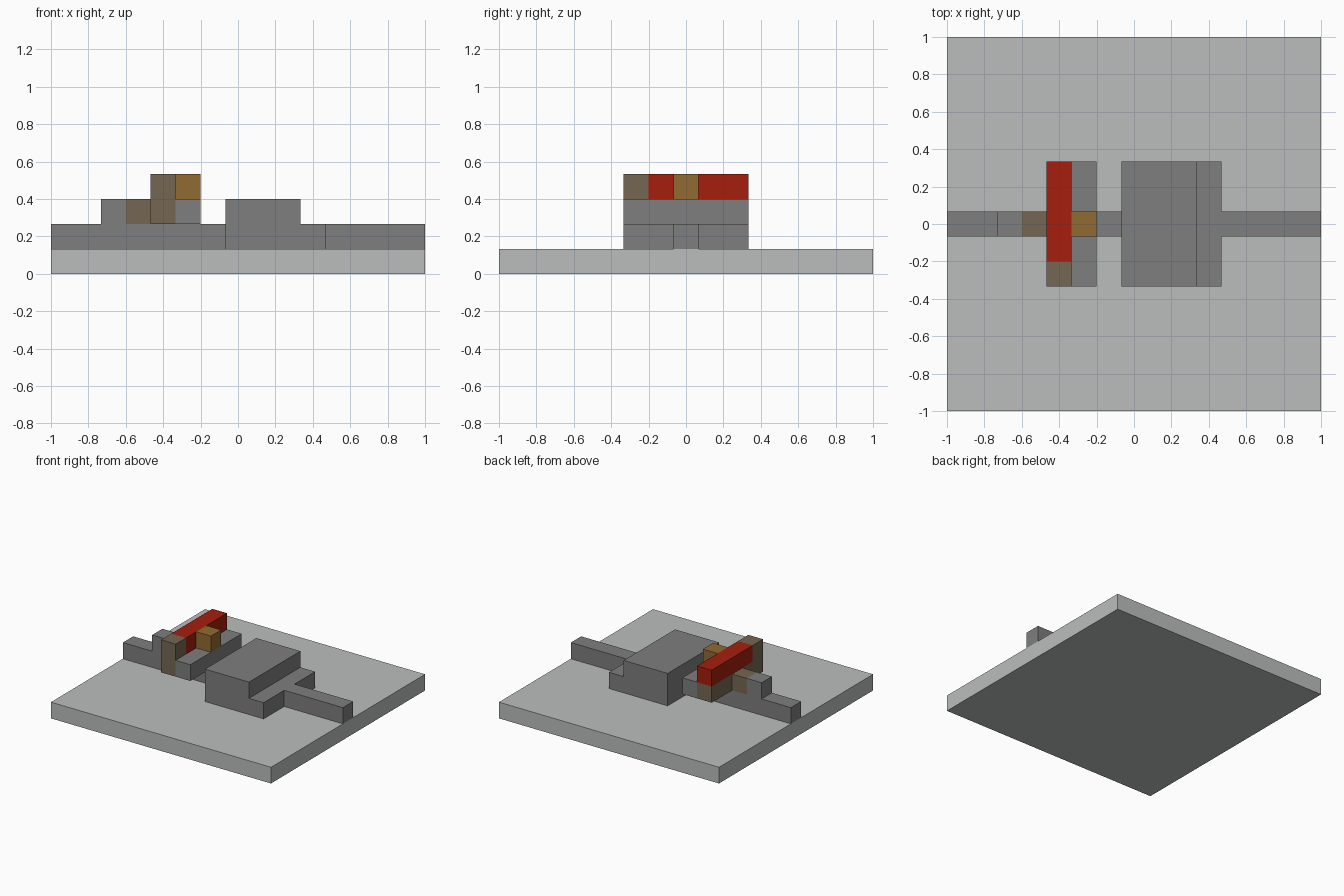
import bpy
import bmesh
from mathutils import Vector

cube = bpy.data.objects.get("Cube")
if cube:
    bpy.data.objects.remove(cube, do_unlink=True)

U = 2 / 15  # one block of the fifteen-block grid


def material(name, rgb):
    mat = bpy.data.materials.new(name)
    mat.use_nodes = True
    colour = (*rgb, 1)
    mat.diffuse_color = colour
    mat.node_tree.nodes["Principled BSDF"].inputs["Base Color"].default_value = colour
    return mat


pale = material("pale grey", (0.50, 0.515, 0.51))
grey = material("stone grey", (0.21, 0.21, 0.21))
red = material("red", (0.376, 0.013, 0.004))
ochre = material("ochre", (0.285, 0.145, 0.033))
brown = material("grey brown", (0.178, 0.136, 0.084))


def block(name, mat, x, y, z):
    """Box spanning the given (start, end) block counts on each axis."""
    bm = bmesh.new()
    bmesh.ops.create_cube(bm, size=1)
    low = Vector((x[0] - 7.5, y[0] - 7.5, z[0])) * U
    high = Vector((x[1] - 7.5, y[1] - 7.5, z[1])) * U
    for v in bm.verts:
        v.co = Vector(high[i] if v.co[i] > 0 else low[i] for i in range(3))
    mesh = bpy.data.meshes.new(name)
    bm.to_mesh(mesh)
    bm.free()
    mesh.materials.append(mat)
    obj = bpy.data.objects.new(name, mesh)
    bpy.context.collection.objects.link(obj)


WIDE, MID = (5, 10), (7, 8)

# Ground slab
block("base_plate", pale, (0, 15), (0, 15), (0, 1))

# First layer: long bar broken by the wide body
block("rear_bar", grey, (0, 7), MID, (1, 2))
block("front_bar", grey, (11, 15), MID, (1, 2))
block("body_lower", grey, (7, 11), WIDE, (1, 2))

# Second layer
block("body_upper", grey, (7, 10), WIDE, (2, 3))
block("tail_step", grey, (2, 3), MID, (2, 3))
block("tail_block", brown, (3, 4), MID, (2, 3))
block("crossbar_lower", brown, (4, 5), WIDE, (2, 3))
block("crossbar_side", grey, (5, 6), WIDE, (2, 3))

# Third layer
block("crossbar_end", brown, (4, 5), (5, 6), (3, 4))
block("crossbar_top", red, (4, 5), (6, 10), (3, 4))
block("knob", ochre, (5, 6), MID, (3, 4))
